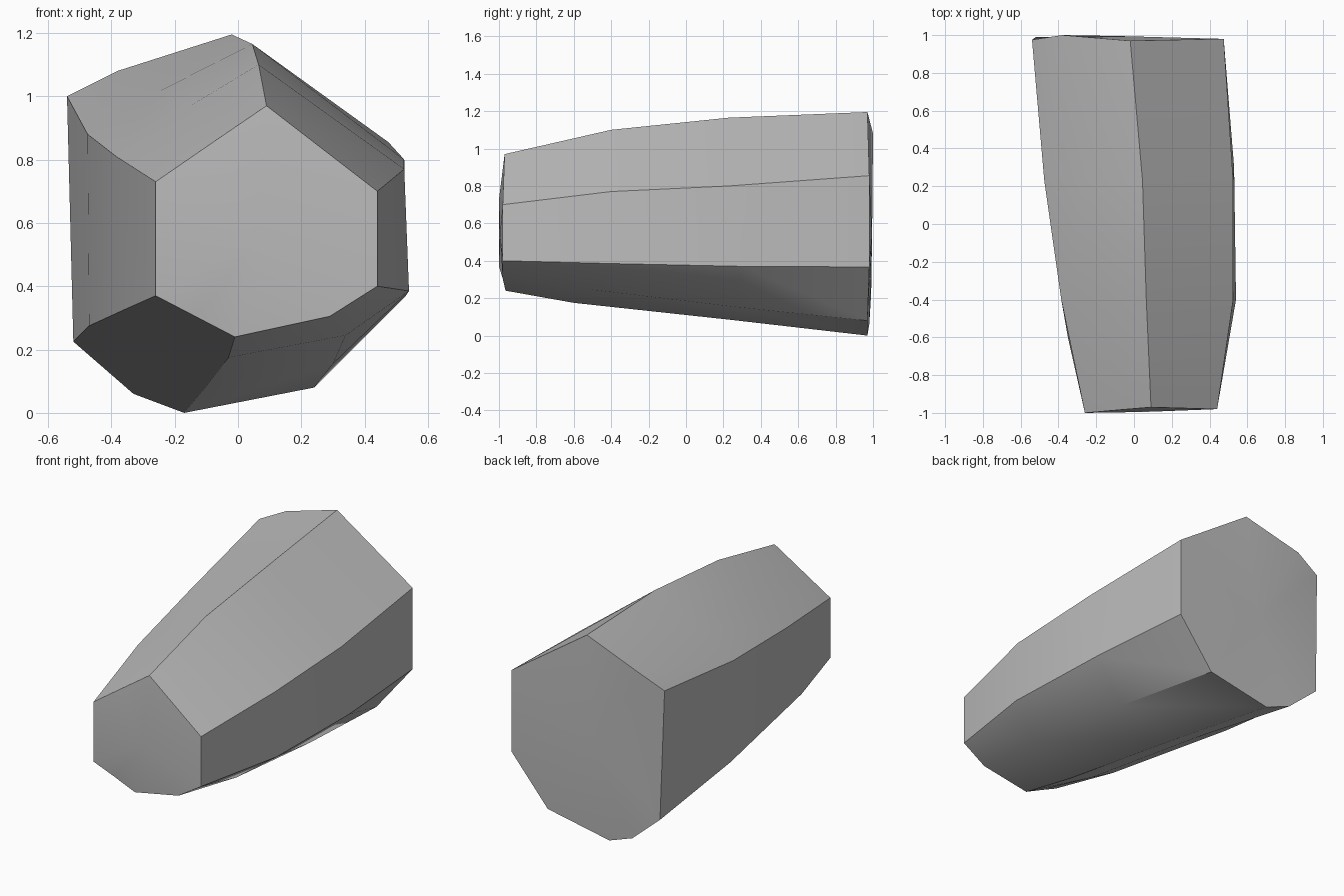
import bpy
import bmesh
import math

default_cube = bpy.data.objects.get("Cube")
if default_cube:
    bpy.data.objects.remove(default_cube, do_unlink=True)


def make_material(name, colour):
    material = bpy.data.materials.new(name)
    material.use_nodes = True
    material.diffuse_color = colour
    shader = next(node for node in material.node_tree.nodes
                  if node.type == "BSDF_PRINCIPLED")
    shader.inputs["Base Color"].default_value = colour
    shader.inputs["Roughness"].default_value = 0.8
    return material


# Long edges of the block, each running from the front end to the back end
rails = {
    "top": [(.09, -.97, .97), (.065, -.4, 1.1), (.045, .23, 1.165), (-.02, .97, 1.195)],
    "right_upper": [(.44, -.98, .7), (.525, -.4, .77), (.525, .23, .8), (.475, .98, .855)],
    "right_lower": [(.44, -.98, .4), (.54, -.4, .385), (.53, .3, .37), (.475, .98, .367)],
    "bottom_right": [(.29, -.98, .305), (.34, -.5, .245), (.3, .25, .155), (.24, .97, .08)],
    "bottom": [(-.01, -.965, .24), (-.03, -.6, .175), (-.1, .25, .083), (-.17, .97, 0)],
    "bottom_left": [(-.135, -.98, .305), (-.19, -.6, .24), (-.26, .25, .155), (-.33, .98, .06)],
    "left_lower": [(-.26, -1, .37), (-.35, -.6, .33), (-.47, .25, .275), (-.52, .99, .225)],
    "left_upper": [(-.26, -1, .73), (-.385, -.4, .81), (-.475, .23, .88), (-.54, .975, 1)],
    "upper_left": [(-.09, -.985, .847), (-.15, -.4, .97), (-.25, .23, 1.015), (-.38, 1, 1.08)],
}


def loft_rails(name, rail_points, material):
    """Skin neighbouring rails with quads and close both ends."""
    bm = bmesh.new()
    columns = [[bm.verts.new(point) for point in rail] for rail in rail_points]
    for index, column in enumerate(columns):
        neighbour = columns[(index + 1) % len(columns)]
        for step in range(len(column) - 1):
            bm.faces.new((column[step], neighbour[step],
                          neighbour[step + 1], column[step + 1]))

    # End caps, fanned from a centre so the rim can sit slightly back
    for end, depth in ((0, -1), (-1, 1)):
        ring = [column[end] for column in columns]
        middle = sum((vert.co for vert in ring), ring[0].co * 0) / len(ring)
        middle.y = depth * 0.995
        centre = bm.verts.new(middle)
        for index, vert in enumerate(ring):
            bm.faces.new((vert, ring[(index + 1) % len(ring)], centre))

    bmesh.ops.recalc_face_normals(bm, faces=bm.faces[:])
    mesh = bpy.data.meshes.new(name)
    bm.to_mesh(mesh)
    bm.free()
    mesh.materials.append(material)
    block = bpy.data.objects.new(name, mesh)
    bpy.context.collection.objects.link(block)
    return block


# Single faceted, tapering block
grey = make_material("plain_grey", (0.5, 0.5, 0.5, 1))
block = loft_rails("tapered_block", list(rails.values()), grey)

# Soft shading along the sides, crisp at the main edges
bpy.ops.object.select_all(action="DESELECT")
block.select_set(True)
bpy.context.view_layer.objects.active = block
bpy.ops.object.shade_smooth_by_angle(angle=math.radians(32))
